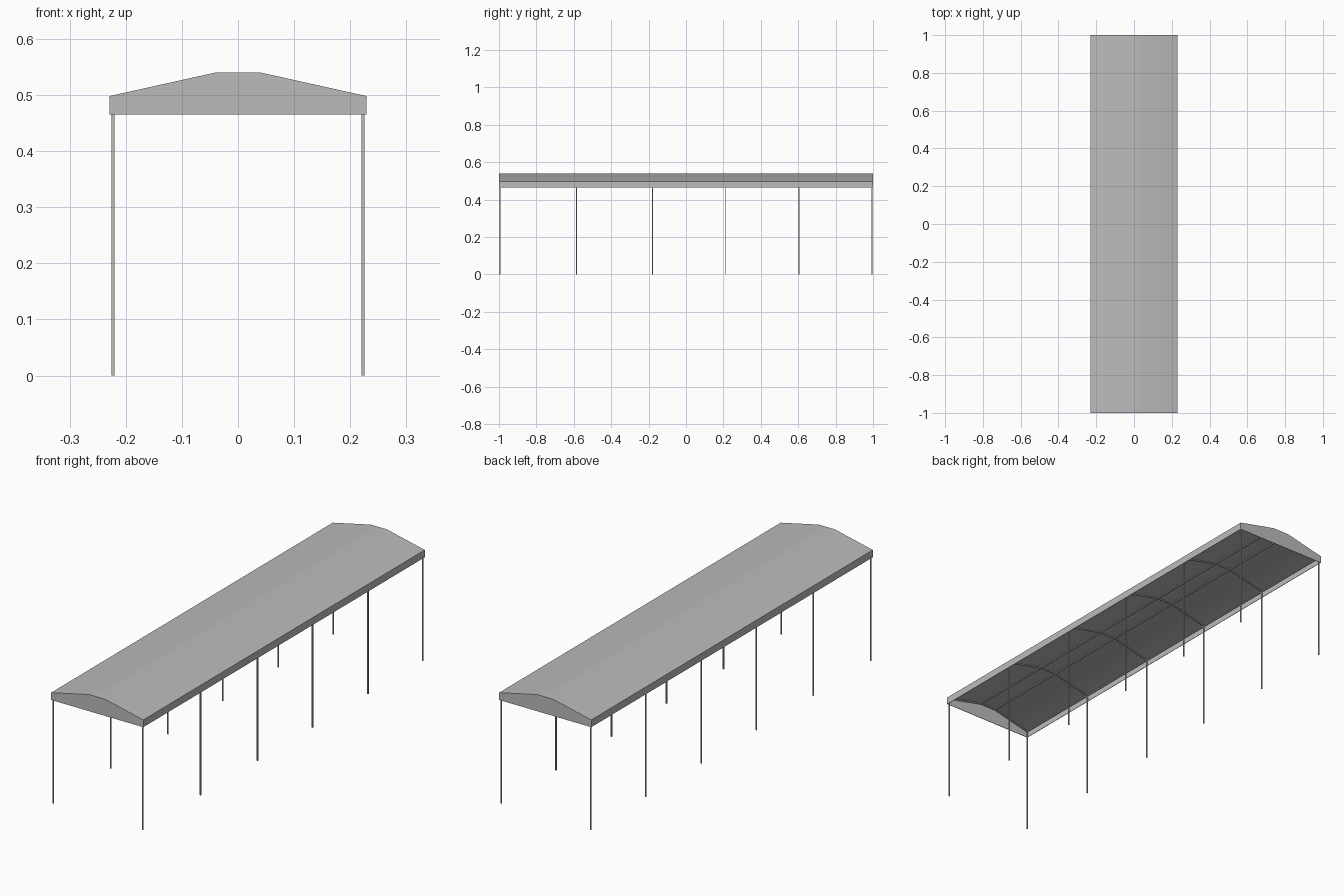
import bpy, bmesh
from mathutils import Vector

cube = bpy.data.objects.get("Cube")
if cube:
    bpy.data.objects.remove(cube)


def material(name, rgb):
    m = bpy.data.materials.new(name)
    m.use_nodes = True
    m.diffuse_color = (*rgb, 1)
    m.node_tree.nodes["Principled BSDF"].inputs["Base Color"].default_value = (*rgb, 1)
    return m


GREY = material("light grey", (0.5, 0.5, 0.5))

HALF_W, HALF_L = 0.229, 1.0
EAVE, RIDGE, RIDGE_X, HEM = 0.498, 0.54, 0.04, 0.465
BAR = 0.005
POST_X = 0.223
POST_Y = [-0.994, -0.585, -0.18, 0.21, 0.605, 0.994]
ROOF = [(-HALF_W, EAVE), (-RIDGE_X, RIDGE), (RIDGE_X, RIDGE), (HALF_W, EAVE)]


def finish(name, bm):
    bmesh.ops.recalc_face_normals(bm, faces=bm.faces)
    mesh = bpy.data.meshes.new(name)
    bm.to_mesh(mesh)
    bm.free()
    mesh.materials.append(GREY)
    obj = bpy.data.objects.new(name, mesh)
    bpy.context.collection.objects.link(obj)
    return obj


def box(name, lo, hi):
    bm = bmesh.new()
    bmesh.ops.create_cube(bm, size=1)
    lo, hi = Vector(lo), Vector(hi)
    for v in bm.verts:
        v.co = (lo + hi) / 2 + v.co * (hi - lo)
    return finish(name, bm)


def extrude_profile(name, points, y0, y1):
    """Closed x-z outline extruded along y."""
    bm = bmesh.new()
    face = bm.faces.new([bm.verts.new((x, y0, z)) for x, z in points])
    new = bmesh.ops.extrude_face_region(bm, geom=[face])["geom"]
    bmesh.ops.translate(bm, vec=(0, y1 - y0, 0),
                        verts=[g for g in new if isinstance(g, bmesh.types.BMVert)])
    return finish(name, bm)


def band(drop, depth, inset):
    """Outline of a strip hanging under the roof slope."""
    top = [(x * (1 - inset), z - drop) for x, z in ROOF]
    return top + [(x, z - depth) for x, z in reversed(top)]


# Roof sheet, softly shaded across the ridge
roof = extrude_profile("roof_cover", band(0, 0.002, 0), -HALF_L, HALF_L)
bpy.context.view_layer.objects.active = roof
roof.select_set(True)
bpy.ops.object.shade_smooth_by_angle(angle=0.6)

# Hanging end panels and side valances
SHEET = 0.002
gable = [(-HALF_W, HEM)] + ROOF + [(HALF_W, HEM)]
extrude_profile("front_gable", gable, -HALF_L, -HALF_L + SHEET)
extrude_profile("back_gable", gable, HALF_L - SHEET, HALF_L)
for side, s in (("left", 1), ("right", -1)):
    xs = sorted((s * HALF_W, s * (HALF_W - SHEET)))
    box(side + "_valance", (xs[0], -HALF_L, HEM), (xs[1], HALF_L, EAVE))

    # Eave beam and ridge purlin along the length
    for name, x, top in (("eave_beam", POST_X, EAVE - 0.004),
                         ("ridge_purlin", RIDGE_X, RIDGE - 0.003)):
        box(f"{side}_{name}", (s * x - BAR / 2, -0.996, top - BAR),
            (s * x + BAR / 2, 0.996, top))

    # Posts
    for i, y in enumerate(POST_Y):
        box(f"{side}_post_{i + 1}", (s * POST_X - BAR / 2, y - BAR / 2, 0),
            (s * POST_X + BAR / 2, y + BAR / 2, EAVE - 0.004))

# Rafters that follow the roof slope over each pair of posts
for i, y in enumerate(POST_Y):
    extrude_profile(f"rafter_{i + 1}", band(0.003, BAR, 0.02), y - BAR / 2, y + BAR / 2)
